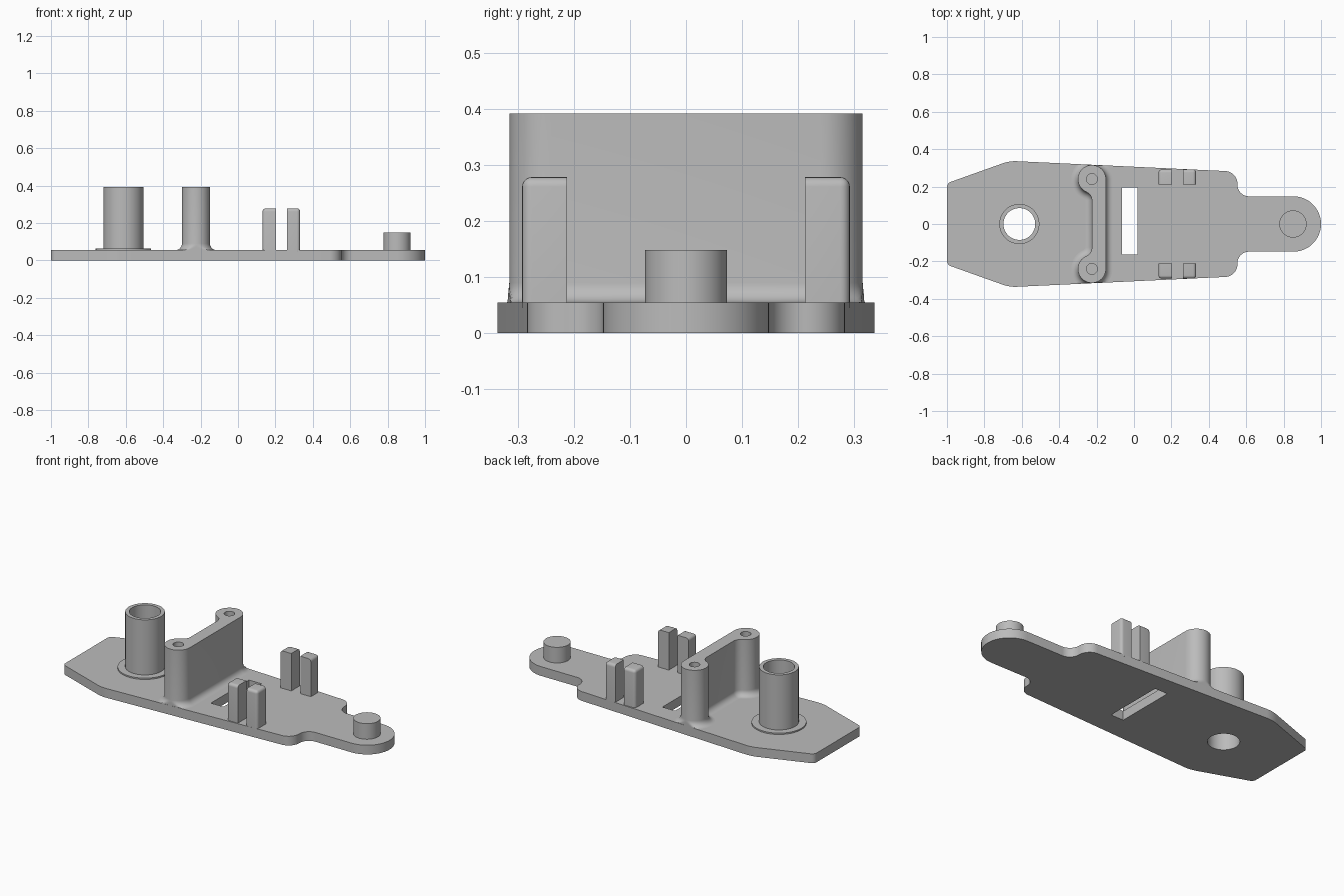
import bpy
import bmesh
from math import sin, cos, tan, pi, radians, atan2
from mathutils import Vector

cube = bpy.data.objects.get("Cube")
if cube:
    bpy.data.objects.remove(cube, do_unlink=True)

grey = bpy.data.materials.new("plain_grey")
grey.use_nodes = True
grey.diffuse_color = (0.5, 0.5, 0.5, 1)
grey.node_tree.nodes["Principled BSDF"].inputs["Base Color"].default_value = (0.5, 0.5, 0.5, 1)

PLATE_TOP = 0.055
TALL = 0.391


def make_object(name, bm):
    bmesh.ops.remove_doubles(bm, verts=bm.verts, dist=1e-5)
    bmesh.ops.recalc_face_normals(bm, faces=bm.faces)
    mesh = bpy.data.meshes.new(name)
    bm.to_mesh(mesh)
    bm.free()
    mesh.materials.append(grey)
    obj = bpy.data.objects.new(name, mesh)
    bpy.context.collection.objects.link(obj)
    return obj


def activate(obj):
    bpy.ops.object.select_all(action='DESELECT')
    obj.select_set(True)
    bpy.context.view_layer.objects.active = obj


def smooth(obj):
    activate(obj)
    bpy.ops.object.shade_smooth_by_angle(angle=radians(35))


def cut(obj, cutter):
    mod = obj.modifiers.new("cut", 'BOOLEAN')
    mod.operation = 'DIFFERENCE'
    mod.solver = 'EXACT'
    mod.object = cutter
    activate(obj)
    bpy.ops.object.modifier_apply(modifier=mod.name)
    bpy.data.objects.remove(cutter, do_unlink=True)


def loft(name, sections, closed=False):
    """Join equal-length point rings; cap the ends, or join last to first."""
    bm = bmesh.new()
    rings = [[bm.verts.new(p) for p in s] for s in sections]
    n = len(rings[0])
    pairs = list(zip(rings, rings[1:])) + ([(rings[-1], rings[0])] if closed else [])
    for a, b in pairs:
        for i in range(n):
            j = (i + 1) % n
            bm.faces.new((a[i], a[j], b[j], b[i]))
    if not closed:
        bm.faces.new(rings[0][::-1])
        bm.faces.new(rings[-1])
    return make_object(name, bm)


def arc(cx, cy, r, a0, a1, steps):
    angles = [a0 + (a1 - a0) * i / steps for i in range(steps + 1)]
    return [(cx + r * cos(a), cy + r * sin(a)) for a in angles]


def at_height(points, z):
    return [(x, y, z) for x, y in points]


def ring(cx, cy, r, z, n=64):
    return at_height(arc(cx, cy, r, 0, 2 * pi, n)[:-1], z)


def cylinder(name, cx, cy, r, z0, z1):
    return loft(name, [ring(cx, cy, r, z0), ring(cx, cy, r, z1)])


def box(name, x0, x1, y0, y1, z0, z1):
    corners = [(x0, y0), (x1, y0), (x1, y1), (x0, y1)]
    return loft(name, [at_height(corners, z0), at_height(corners, z1)])


def mirror_y(half):
    return half + [(x, -y) for x, y in reversed(half)]


def round_corner(before, corner, after, r, steps=12):
    p = Vector(corner)
    u, v = (Vector(before) - p).normalized(), (Vector(after) - p).normalized()
    half = u.angle(v) / 2
    start, end = p + u * (r / tan(half)), p + v * (r / tan(half))
    c = p + (u + v).normalized() * (r / sin(half))
    a0 = atan2(start.y - c.y, start.x - c.x)
    a1 = atan2(end.y - c.y, end.x - c.x)
    sweep = (a1 - a0 + pi) % (2 * pi) - pi
    return arc(c.x, c.y, r, a0, a0 + sweep, steps)


# Base plate: mirrored outline with rounded corners (x, y, radius)
corners = [(1, 0, 0), (1, 0.148, 0.148), (0.553, 0.148, 0.062), (0.553, 0.28, 0.068),
           (-0.665, 0.3375, 0.2), (-1, 0.218, 0.03), (-1, 0, 0)]
half = []
for a, b, c in zip(corners, corners[1:], corners[2:]):
    half += round_corner(a[:2], b[:2], c[:2], b[2])
half[0] = (1, 0.0005)
outline = mirror_y(half)
plate = loft("base_plate", [at_height(outline, 0), at_height(outline, PLATE_TOP)])
cut(plate, cylinder("bore_cutter", -0.613, 0, 0.085, -0.1, 0.2))
cut(plate, box("slot_cutter", -0.064, 0.019, -0.164, 0.195, -0.1, 0.2))
smooth(plate)

# Hollow tube with a thin foot flange
profile = [(0.085, PLATE_TOP), (0.148, PLATE_TOP), (0.148, 0.063),
           (0.107, 0.063), (0.107, TALL), (0.085, TALL)]
smooth(loft("hollow_tube", [ring(-0.613, 0, r, z) for r, z in profile], closed=True))

# Wall bracket: two screw posts joined by a wall, with a filleted foot
POST_X, POST_Y, POST_R, INNER_R, FOOT_R = -0.225, 0.24, 0.075, 0.05, 0.035


def bracket_section(d, z):
    """Bracket outline grown outward by d, kept within the plate."""
    span = POST_R + INNER_R
    dy = (span ** 2 - INNER_R ** 2) ** 0.5
    meet = atan2(dy, INNER_R)
    pts = arc(POST_X, POST_Y, POST_R + d, 0, pi + meet, 32)
    pts += arc(POST_X - INNER_R, POST_Y - dy, INNER_R - d, meet, 0, 8)[1:]
    pts = [(x, min(y, 0.279 + (0.553 - x) * 0.0472)) for x, y in pts]
    return at_height(mirror_y(pts), z)


sections = []
for i in range(9):
    t = pi / 2 * i / 8
    sections.append(bracket_section(FOOT_R * (1 - sin(t)), PLATE_TOP + FOOT_R * (1 - cos(t))))
sections.append(bracket_section(0, TALL))
bracket = loft("wall_bracket", sections)
for side in (-1, 1):
    cut(bracket, cylinder("screw_hole_cutter", POST_X, side * POST_Y, 0.029, 0.14, 0.5))
smooth(bracket)

# Four clip pegs, rounded on their outward edges
for side, side_name in ((1, "left"), (-1, "right")):
    for x0, x1, out, end_name in ((0.131, 0.203, -1, "rear"), (0.262, 0.332, 1, "front")):
        y0, y1 = sorted((side * 0.212, side * 0.292))
        peg = box(f"{side_name}_{end_name}_peg", x0, x1, y0, y1, PLATE_TOP - 0.01, 0.278)
        outer_x, outer_y = (x1 if out > 0 else x0), (y1 if side > 0 else y0)
        bm = bmesh.new()
        bm.from_mesh(peg.data)
        edges = []
        for e in bm.edges:
            on_x = all(abs(v.co.x - outer_x) < 1e-4 for v in e.verts)
            on_y = all(abs(v.co.y - outer_y) < 1e-4 for v in e.verts)
            on_top = all(v.co.z > 0.27 for v in e.verts)
            if on_x + on_y + on_top == 2:
                edges.append(e)
        bmesh.ops.bevel(bm, geom=edges, offset=0.017, segments=5, profile=0.5, affect='EDGES')
        bm.to_mesh(peg.data)
        bm.free()
        smooth(peg)

# Short pivot stud on the tongue
smooth(cylinder("pivot_stud", 0.85, 0, 0.073, PLATE_TOP - 0.01, 0.148))
